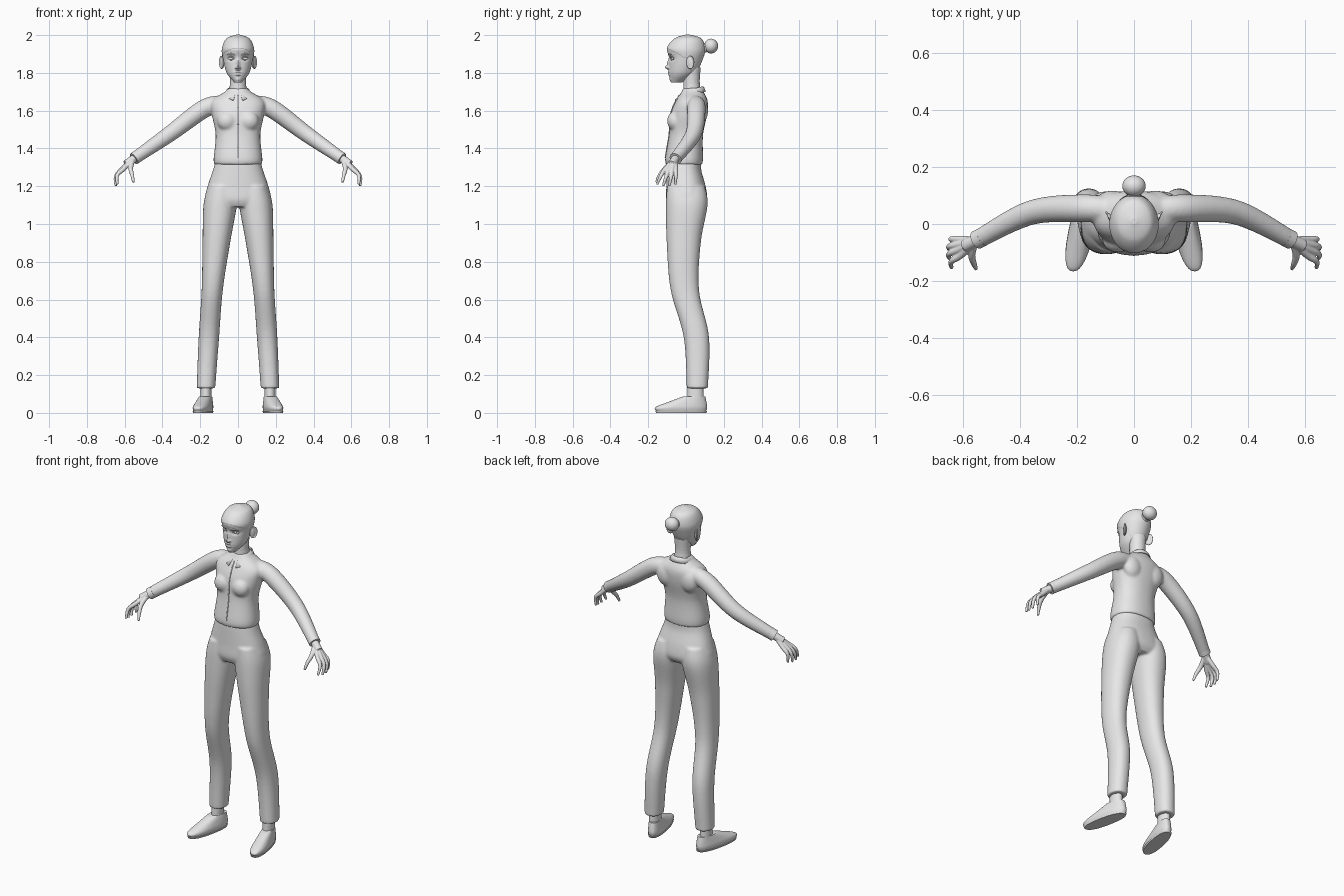
import bpy, bmesh, math
from mathutils import Vector, Matrix

cube = bpy.data.objects.get("Cube")
if cube:
    bpy.data.objects.remove(cube)

grey = bpy.data.materials.new("plain_grey")
grey.use_nodes = True
grey.diffuse_color = (0.8, 0.8, 0.8, 1)
grey.node_tree.nodes["Principled BSDF"].inputs["Base Color"].default_value = grey.diffuse_color

SIDES = (1, -1)


def spline(rows, steps):
    """Smoothly interpolate rows of numbers."""
    out = []
    last = len(rows) - 1
    for i in range(last):
        before, start, end, after = (rows[min(max(k, 0), last)] for k in range(i - 1, i + 3))
        for step in range(steps):
            t = step / steps
            row = []
            for a, b, c, d in zip(before, start, end, after):
                leave, arrive = (c - a) / 2, (d - b) / 2
                row.append(b + t * leave + t * t * (3 * (c - b) - 2 * leave - arrive)
                           + t * t * t * (2 * (b - c) + leave + arrive))
            out.append(row)
    return out + [list(rows[-1])]


def bridge(bm, rings):
    """Join rings of points into a closed, capped skin."""
    loops = [[bm.verts.new(point) for point in ring] for ring in rings]
    count = len(loops[0])
    for low, high in zip(loops, loops[1:]):
        for i in range(count):
            j = (i + 1) % count
            bm.faces.new((low[i], low[j], high[j], high[i]))
    bm.faces.new(loops[0])
    bm.faces.new(loops[-1])


def loft(bm, rows, side=1, steps=5, count=48, power=2.2, middle=lambda y, z: 0):
    """Stack level rings given as (z, y centre, half depth, half width)."""
    def bulge(value):
        return math.copysign(abs(value) ** (2 / power), value)
    rings = []
    for z, centre, depth, width in spline(rows, steps):
        ring = []
        for i in range(count):
            angle = math.tau * i / count
            y = centre + depth * bulge(math.sin(angle))
            x = middle(y, z) + width * bulge(math.cos(angle))
            ring.append((side * x, y, z))
        rings.append(ring)
    bridge(bm, rings)


def tube(bm, points, side=1, steps=5, count=20):
    """Round limb along points given as (x, y, z, radius)."""
    rows = spline(points, steps)
    rings = []
    for i, (x, y, z, radius) in enumerate(rows):
        ahead, behind = rows[min(i + 1, len(rows) - 1)], rows[max(i - 1, 0)]
        along = Vector(ahead[:3]) - Vector(behind[:3])
        across = along.cross(Vector((0.1, 1, 0.2))).normalized()
        upward = along.cross(across).normalized()
        ring = []
        for k in range(count):
            angle = math.tau * k / count
            point = Vector((x, y, z)) + radius * (math.cos(angle) * across + math.sin(angle) * upward)
            ring.append((side * point.x, point.y, point.z))
        rings.append(ring)
    bridge(bm, rings)


def ball(bm, centre, size, turn=0):
    place = Matrix.Translation(centre) @ Matrix.Rotation(turn, 4, 'Z') @ Matrix.Diagonal((*size, 1))
    bmesh.ops.create_uvsphere(bm, u_segments=32, v_segments=20, radius=1, matrix=place)


def finish(name, bm, voxel=0, relax=0, thick=0):
    """Turn the mesh into an object, optionally fusing overlapping pieces."""
    bmesh.ops.recalc_face_normals(bm, faces=bm.faces)
    mesh = bpy.data.meshes.new(name)
    bm.to_mesh(mesh)
    bm.free()
    mesh.materials.append(grey)
    part = bpy.data.objects.new(name, mesh)
    bpy.context.collection.objects.link(part)
    for other in bpy.context.view_layer.objects:
        other.select_set(other == part)
    bpy.context.view_layer.objects.active = part
    bpy.ops.object.shade_smooth_by_angle(angle=math.radians(50))
    if thick:
        part.modifiers.new("thickness", 'SOLIDIFY').thickness = thick
    if voxel:
        fuse = part.modifiers.new("fuse", 'REMESH')
        fuse.mode, fuse.voxel_size, fuse.use_smooth_shade = 'VOXEL', voxel, True
        soften = part.modifiers.new("soften", 'SMOOTH')
        soften.factor, soften.iterations = 0.5, relax


# Head with sculpted face and raised hair cap
bm = bmesh.new()
loft(bm, [(1.75, -.05, .03, .02), (1.8, -.02, .07, .06), (1.88, 0, .09, .08),
          (1.93, 0, .1, .083), (1.98, .01, .07, .06), (2, .01, .01, .01)],
     steps=12, count=112, power=2)
# Each feature: distance from the middle, height, width, tallness, amount outward
features = {"eye_socket": (.036, 1.876, .017, .01, -.012),
            "brow": (.036, 1.898, .02, .006, .004),
            "nose_bridge": (0, 1.85, .009, .02, .011),
            "nose_tip": (0, 1.828, .01, .009, .02),
            "nostril": (.012, 1.825, .005, .005, .006),
            "upper_lip": (0, 1.804, .017, .004, .006),
            "lower_lip": (0, 1.79, .014, .005, .006),
            "chin": (0, 1.765, .016, .009, .004)}
crown = Vector((0, 0, 1.88))
for vert in bm.verts:
    x, y, z = vert.co
    if y < 0:
        for offset, height, wide, tall, amount in features.values():
            reach = ((abs(x) - offset) / wide) ** 2 + ((z - height) / tall) ** 2
            vert.co.y -= amount * math.exp(-reach)
    if z > crown.z - y / 2 or (y > .035 and z > 1.8):
        vert.co = crown + (vert.co - crown) * 1.02
finish("head", bm)

# Neck
bm = bmesh.new()
tube(bm, [(0, .035, 1.65, .055), (0, .03, 1.74, .043), (0, .03, 1.83, .048)], count=40)
finish("neck", bm)


def face_arc(bm, side, height, arch, front, reach, radius):
    """Thin arched ridge over one eye, following the curve of the face."""
    points = []
    for k in range(-4, 5):
        t = k / 4
        points.append((.037 + reach * t, front + t * reach / 2 + t * t * .004,
                       height + arch * (1 - t * t), radius * (1.2 - t * t)))
    tube(bm, points, side, steps=1, count=8)


# Eyes, lids and brows
eyes, lids, brows = bmesh.new(), bmesh.new(), bmesh.new()
for side in SIDES:
    ball(eyes, (side * .037, -.068, 1.876), (.016, .009, .008))
    face_arc(lids, side, 1.876, .009, -.078, .018, .0025)
    face_arc(lids, side, 1.875, -.007, -.077, .018, .0015)
    face_arc(brows, side, 1.895, .006, -.088, .022, .003)
finish("eyes", eyes)
finish("eyelids", lids)
finish("eyebrows", brows)

# Ears with a raised rim, flared away from the head
bm = bmesh.new()
for side in SIDES:
    ball(bm, (side * .083, .022, 1.855), (.008, .018, .032), -side * .45)
    rim = []
    for k in range(17):
        angle = math.tau * k / 16
        swing = math.cos(angle)
        rim.append((.087 + .01 * swing, .023 + .018 * swing, 1.856 + .032 * math.sin(angle), .004))
    tube(bm, rim, side, steps=1, count=10)
finish("ears", bm, voxel=.003, relax=2)

# Hair bun with its tie
bm = bmesh.new()
ball(bm, (0, .133, 1.942), (.041, .037, .039))
finish("hair_bun", bm)
bm = bmesh.new()
tube(bm, [(0, .09, 1.93, .026), (0, .11, 1.935, .024)])
finish("hair_tie", bm)

# Shirt: torso, bust, shoulder blades and sleeves fused together
torso = [(1.315, -.01, .096, .126), (1.35, -.01, .1, .129), (1.47, 0, .09, .118),
         (1.58, .015, .097, .138), (1.65, .03, .085, .14), (1.7, .035, .058, .07),
         (1.72, .035, .05, .05)]
sleeve = [(.08, .05, 1.64, .042), (.18, .055, 1.61, .049), (.36, .04, 1.478, .043),
          (.54, -.05, 1.353, .033)]
bm = bmesh.new()
loft(bm, torso, power=2.3)
for side in SIDES:
    ball(bm, (side * .058, -.058, 1.545), (.052, .042, .052))
    ball(bm, (side * .075, .075, 1.6), (.06, .042, .07))
    tube(bm, sleeve, side, steps=8, count=28)
finish("shirt", bm, voxel=.007, relax=8)

# Sleeve cuffs
wrist = Vector(sleeve[-1][:3])
forearm = (wrist - Vector(sleeve[-2][:3])).normalized()
bm = bmesh.new()
for side in SIDES:
    tube(bm, [(*(wrist + forearm * shift), .033) for shift in (-.015, .015)], side, count=28)
finish("cuffs", bm)

# Shirt front edge and buttons
front_line = [(0, centre - depth, z) for z, centre, depth, width in spline(torso, 2)[2:10]]
bm = bmesh.new()
tube(bm, [(*point, .003) for point in front_line], count=10)
finish("placket", bm)
bm = bmesh.new()
for point in front_line[1::2]:
    ball(bm, point, (.004, .004, .004))
finish("buttons", bm)

# Folded collar: stand, fold and hanging edge, spreading into two front points
bm = bmesh.new()
strips = []
half = 24
for i in range(-half, half + 1):
    angle = 2.93 * i / half
    flap = max(0, abs(angle) - 1.9)
    strip = []
    for radius, height, spread, drop in ((.048, 1.7, 0, 0), (.053, 1.716, 0, 0),
                                         (.061, 1.708, .01, .006), (.069, 1.688, .045, .018)):
        strip.append(bm.verts.new((math.sin(angle) * (radius + spread * flap),
                                   .036 + math.cos(angle) * (radius + spread * flap * .6),
                                   height + .013 * math.cos(angle) - drop * flap)))
    strips.append(strip)
for a, b in zip(strips, strips[1:]):
    for k in range(3):
        bm.faces.new((a[k], a[k + 1], b[k + 1], b[k]))
finish("collar", bm, thick=.005)

# Hands: every finger runs from the wrist, fused into a palm
bm = bmesh.new()
for side in SIDES:
    tube(bm, [(*(wrist + forearm * shift), .022) for shift in (-.02, .03, .07)], side)
    fingers = [[(.568, -.108, 1.296), (.56, -.14, 1.258), (.553, -.157, 1.22)]]
    for i in range(4):
        fan = i - 1.5
        curl = fan * fan * .004
        fingers.append([(.614 - curl, -.081 - .018 * fan, 1.292),
                        (.648 - curl, -.092 - .026 * fan, 1.25 + curl),
                        (.648 - curl, -.105 - .032 * fan, 1.2 + curl)])
    for knuckle, joint, tip in fingers:
        tube(bm, [(*(wrist + forearm * .02), .013), (*knuckle, .0125), (*joint, .01), (*tip, .0065)], side)
finish("hands", bm, voxel=.003, relax=3)

# Trousers: pelvis and legs fused together
bm = bmesh.new()
loft(bm, [(1.33, -.01, .09, .12), (1.28, -.01, .092, .134), (1.2, 0, .104, .161),
          (1.13, .003, .109, .174), (1.09, 0, .09, .13)], power=2.3)
for side in SIDES:
    loft(bm, [(1.2, 0, .1, .072), (1.1, .004, .11, .088), (.9, -.012, .09, .073),
              (.65, -.006, .075, .056), (.4, .055, .067, .054), (.13, .06, .056, .049)],
         side, steps=8, middle=lambda y, z: .175 - .04 * z - .03 * z * z)
finish("trousers", bm, voxel=.007, relax=6)

# Ankles, shoes and soles, toes turned slightly outward
ankles, shoes, soles = bmesh.new(), bmesh.new(), bmesh.new()


def foot_line(y, z):
    return .18 - y / 5


for side in SIDES:
    loft(ankles, [(.04, .05, .045, .03), (.17, .05, .04, .028)], side, power=2,
         middle=lambda y, z: .17)
    loft(shoes, [(.008, -.025, .131, .04), (.03, -.025, .137, .044), (.06, .01, .098, .038),
                 (.088, .045, .057, .031)], side, power=2.4, middle=foot_line)
    loft(soles, [(0, -.025, .133, .042), (.01, -.025, .137, .045)], side, power=2.4, middle=foot_line)
finish("ankles", ankles)
finish("shoes", shoes)
finish("soles", soles)
